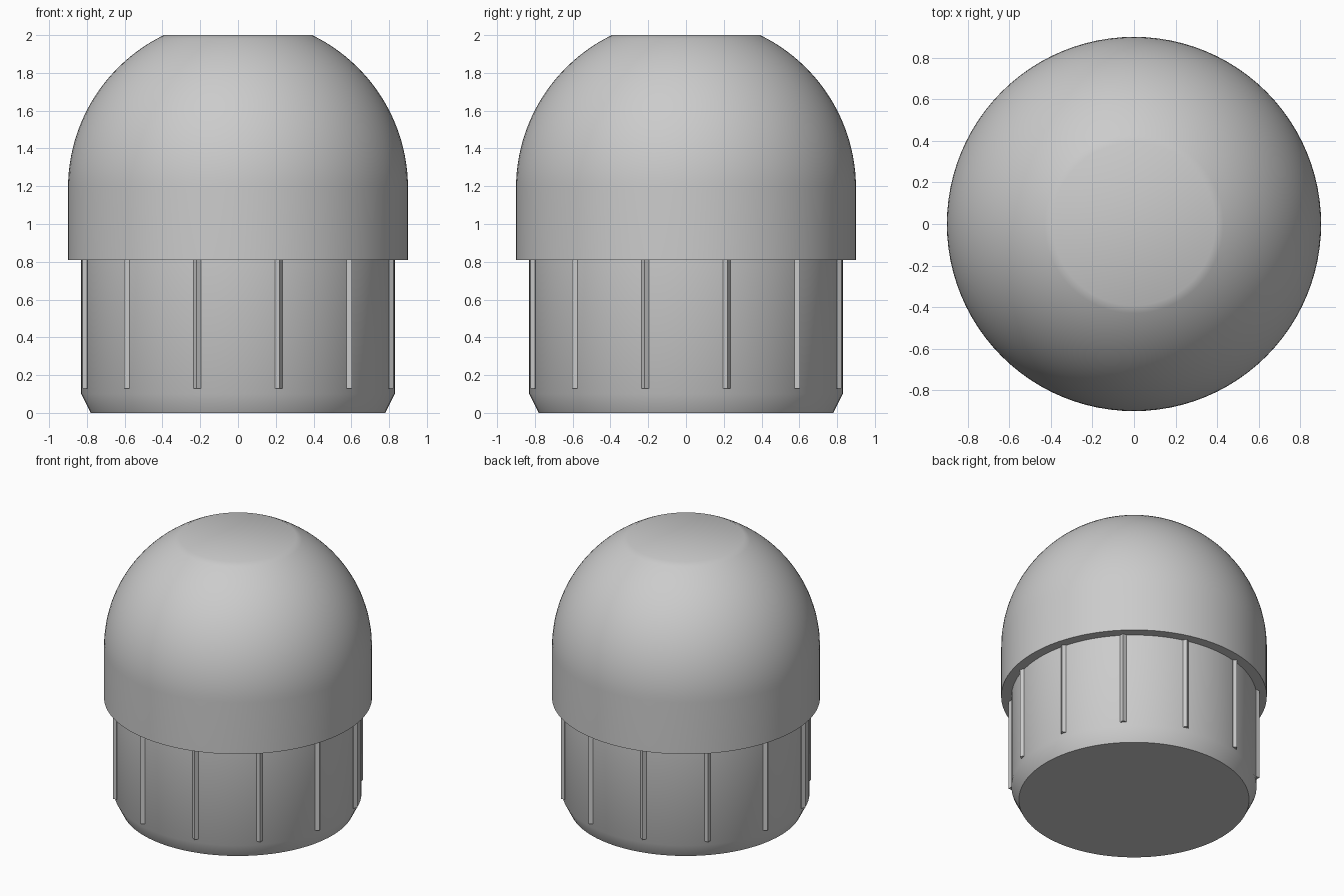
import bpy
import bmesh
import math
from mathutils import Matrix

SEGMENTS = 96

cube = bpy.data.objects.get("Cube")
if cube:
    bpy.data.objects.remove(cube, do_unlink=True)

grey = bpy.data.materials.new("light_grey")
grey.use_nodes = True
colour = (0.6, 0.6, 0.6, 1.0)
grey.diffuse_color = colour
grey.node_tree.nodes["Principled BSDF"].inputs["Base Color"].default_value = colour


def finish(name, bm, smooth_angle=None):
    bmesh.ops.recalc_face_normals(bm, faces=bm.faces)
    mesh = bpy.data.meshes.new(name)
    bm.to_mesh(mesh)
    bm.free()
    mesh.materials.append(grey)
    obj = bpy.data.objects.new(name, mesh)
    bpy.context.collection.objects.link(obj)
    if smooth_angle:
        bpy.ops.object.select_all(action="DESELECT")
        obj.select_set(True)
        bpy.context.view_layer.objects.active = obj
        bpy.ops.object.shade_smooth_by_angle(angle=math.radians(smooth_angle))
    return obj


def lathe(name, profile):
    """Revolve (radius, height) points into a solid with flat end caps."""
    bm = bmesh.new()
    rings = []
    for r, z in profile:
        rings.append([bm.verts.new((r * math.cos(a), r * math.sin(a), z))
                      for a in (math.tau * i / SEGMENTS for i in range(SEGMENTS))])
    for low, high in zip(rings, rings[1:]):
        for i in range(SEGMENTS):
            j = (i + 1) % SEGMENTS
            bm.faces.new((low[i], low[j], high[j], high[i]))
    bm.faces.new(rings[0][::-1])
    bm.faces.new(rings[-1])
    return finish(name, bm, 30)


# Lower barrel with a bevelled foot
lathe("barrel", [(0.78, 0), (0.83, 0.1), (0.83, 0.82)])

# Wide collar rising into a dome cut flat at the top
radius, centre, top = 0.9, 1.19, 2.0
end = math.asin((top - centre) / radius)
steps = 24
dome = [(radius * math.cos(end * i / steps), centre + radius * math.sin(end * i / steps))
        for i in range(steps + 1)]
lathe("domed_cap", [(radius, 0.81)] + dome)

# Twelve slim square grip ribs, set corner outwards
bm = bmesh.new()
bottom, rib_top = 0.13, 0.82
for k in range(12):
    place = (Matrix.Rotation(math.radians(15 + 30 * k), 4, "Z")
             @ Matrix.Translation((0.832, 0, (bottom + rib_top) / 2))
             @ Matrix.Rotation(math.radians(45), 4, "Z")
             @ Matrix.Diagonal((0.03, 0.03, rib_top - bottom, 1)))
    bmesh.ops.create_cube(bm, size=1, matrix=place)
finish("grip_ribs", bm)
